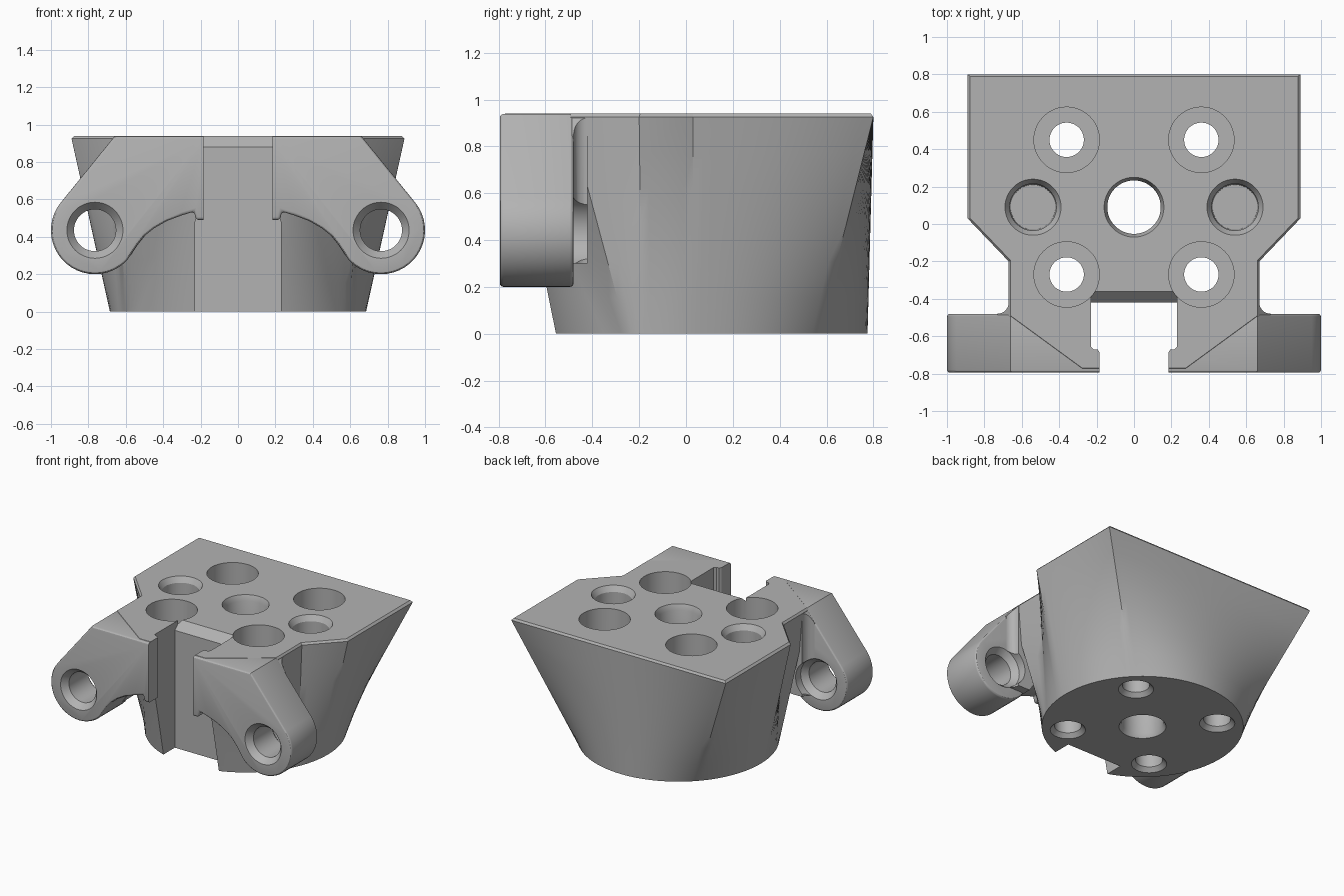
import bpy, bmesh, math
from mathutils import Vector, Matrix

if "Cube" in bpy.data.objects:
    bpy.data.objects.remove(bpy.data.objects["Cube"])

grey = bpy.data.materials.new("plain grey")
grey.use_nodes = True
grey.diffuse_color = (0.45, 0.45, 0.45, 1)
grey.node_tree.nodes["Principled BSDF"].inputs["Base Color"].default_value = (0.45, 0.45, 0.45, 1)
TOP = 0.94


def rings_to_solid(name, rings):
    bm = bmesh.new()
    loops = [[bm.verts.new(p) for p in ring] for ring in rings]
    n = len(loops[0])
    for a, b in zip(loops, loops[1:]):
        for i in range(n):
            j = (i + 1) % n
            bm.faces.new((a[i], a[j], b[j], b[i]))
    bm.faces.new(loops[0])
    bm.faces.new(loops[-1])
    bmesh.ops.recalc_face_normals(bm, faces=bm.faces[:])
    mesh = bpy.data.meshes.new(name)
    bm.to_mesh(mesh)
    bm.free()
    mesh.materials.append(grey)
    ob = bpy.data.objects.new(name, mesh)
    bpy.context.scene.collection.objects.link(ob)
    return ob


def prism(name, pts, lo, hi, axis):
    place = {"x": lambda a, b, c: (c, a, b),
             "y": lambda a, b, c: (a, c, b),
             "z": lambda a, b, c: (a, b, c)}[axis]
    return rings_to_solid(name, [[place(a, b, c) for a, b in pts] for c in (lo, hi)])


def lathe(name, profile, centre, along_y=False):
    # profile is (radius, distance along the axis)
    turn = Matrix.Rotation(math.radians(-90), 3, "X") if along_y else Matrix.Identity(3)
    rings = []
    for r, h in profile:
        rings.append([Vector(centre) + turn @ Vector((r * math.cos(a), r * math.sin(a), h))
                      for a in (math.tau * i / 48 for i in range(48))])
    return rings_to_solid(name, rings)


def evaluated(ob):
    bpy.context.view_layer.update()
    graph = bpy.context.evaluated_depsgraph_get()
    return bpy.data.meshes.new_from_object(ob.evaluated_get(graph))


def volume(mesh):
    bm = bmesh.new()
    bm.from_mesh(mesh)
    result = bm.calc_volume()
    bm.free()
    return result


def boolean(cutter, *targets, operation="DIFFERENCE"):
    # accept the first solver that leaves a sound solid
    for ob in targets:
        before = volume(ob.data)
        for solver in ("EXACT", "MANIFOLD", "FLOAT"):
            mod = ob.modifiers.new("combine", "BOOLEAN")
            mod.operation = operation
            mod.solver = solver
            mod.object = cutter
            mesh = evaluated(ob)
            ob.modifiers.clear()
            if 0.3 * before < volume(mesh) < before * 1.0001:
                ob.data = mesh
                break
    bpy.data.objects.remove(cutter)


# Body: loft from a round base to an angular top
CY, R = 0.09, 0.685
corners = [(-90, 0, -.785), (-37, .28, -.785), (-30, .67, -.5), (-24, .67, -.2),
           (-5, .89, .03), (44, .89, .8), (90, 0, .8)]
half = []
for (a0, x0, y0), (a1, x1, y1) in zip(corners, corners[1:]):
    steps = max(3, round((a1 - a0) / 3))
    for i in range(steps):
        t = i / steps
        half.append((a0 + (a1 - a0) * t, x0 + (x1 - x0) * t, y0 + (y1 - y0) * t))
half.append(corners[-1])
outline = half + [(180 - a, -x, y) for a, x, y in half[-2:0:-1]]


def section(t, z, shrink=1.0):
    ring = []
    for a, x, y in outline:
        bx, by = R * math.cos(math.radians(a)), CY + R * math.sin(math.radians(a))
        ring.append(((bx + (x - bx) * t) * shrink,
                     CY + (by + (y - by) * t - CY) * shrink, z))
    return ring


levels = [section(i / 6, (TOP - 0.015) * i / 6) for i in range(7)]
body = rings_to_solid("mount_body", levels + [section(1, TOP, 0.984)])

# Arms: plates with a round eye, and a fillet where they meet the body
EX, EZ, ER = 0.765, 0.435, 0.235
eye = [(EX + ER * math.cos(math.radians(a)), EZ + ER * math.sin(math.radians(a)))
       for a in range(38, -146, -8)]
arm_profile = ([(.15, TOP - .002), (.66, TOP - .002)] + eye +
               [(.54, .355), (.50, .405), (.45, .445), (.38, .485), (.30, .515),
                (.235, .535), (.225, .49), (.15, .49)])
corner = [(.73 - .06 * math.sin(t), -.42 - .06 * math.cos(t))
          for t in (math.pi / 2 * i / 6 for i in range(7))]
fillet_profile = [(.5, -.55), (.73, -.55)] + corner + [(.5, -.42)]
parts = [body]
arms = []
for side, word in ((1, "left"), (-1, "right")):
    arm = prism(word + "_arm", [(side * x, z) for x, z in arm_profile], -.795, -.48, "y")
    mod = arm.modifiers.new("soft edges", "BEVEL")
    mod.width = 0.016
    mod.segments = 3
    mod.limit_method = "ANGLE"
    mod.angle_limit = math.radians(60)
    arm.data = evaluated(arm)
    arm.modifiers.clear()
    fillet = prism(word + "_fillet", [(side * x, y) for x, y in fillet_profile], .3, .93, "z")
    limit = prism("limit", [(side * x, z - .004) for x, z in arm_profile], -.7, -.3, "y")
    boolean(limit, fillet, operation="INTERSECT")
    eye_hole = [(.165, -.81), (.15, -.795), (.112, -.75), (.112, -.525), (.15, -.48), (.15, -.35)]
    boolean(lathe("eye_hole", eye_hole, (side * EX, 0, EZ), True), arm, fillet)
    arms.append(arm)
    parts += [arm, fillet]

# Front slot with retaining lips and a sloped upper back edge
slot = [(.185, -1), (.185, -.685), (.195, -.67), (.215, -.67), (.23, -.655), (.23, -.42)]
slot += [(-x, y) for x, y in reversed(slot)]
boolean(prism("slot", slot, -.1, 1.1, "z"), body, *arms)
slope = [(-.5, .80), (-.30, 1.0), (-.5, 1.0)]
boolean(prism("slope", slope, -.229, .229, "x"), body)

# Pockets and screw holes
FLOOR = 0.3
for side in (1, -1):
    pocket = [(.12, .5), (.125, .9), (.15, TOP), (.17, TOP + .03)]
    boolean(lathe("pocket", pocket, (side * .54, CY, 0)), body)
    for y in (.45, -.27):
        x = side * .36
        screw = [(.14, -.02), (.12, 0), (.092, .03), (.092, FLOOR + .01)]
        head = [(.175, FLOOR), (.175, 1.1)]
        boolean(lathe("screw_hole", screw, (x, y, 0)), body)
        boolean(lathe("screw_head", head, (x, y, 0)), body)

centre_hole = [(.175, -.02), (.16, 0), (.143, .03), (.143, TOP - .04), (.16, TOP), (.17, TOP + .03)]
boolean(lathe("centre_hole", centre_hole, (0, CY, 0)), body)

# Smooth shading with crisp edges
for part in parts:
    bm = bmesh.new()
    bm.from_mesh(part.data)
    for face in bm.faces:
        face.smooth = True
    for edge in bm.edges:
        edge.smooth = edge.calc_face_angle(math.pi) < math.radians(30)
    bm.to_mesh(part.data)
    bm.free()
